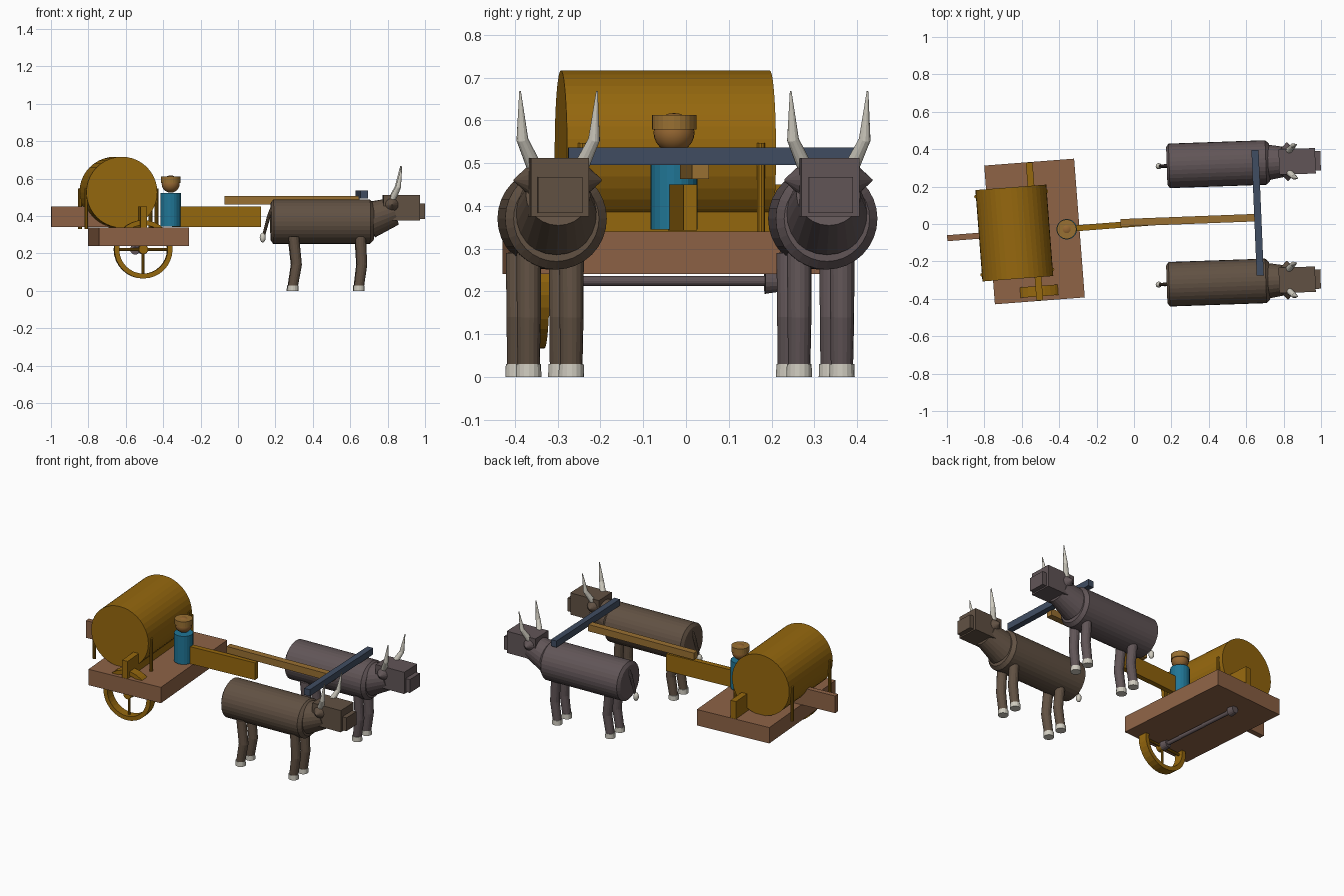
import bpy, bmesh
from math import cos, sin, pi, radians
from mathutils import Matrix, Vector

if "Cube" in bpy.data.objects:
    bpy.data.objects.remove(bpy.data.objects["Cube"])


def material(name, *srgb):
    m = bpy.data.materials.new(name)
    col = [(c / 255 / 12.92 if c < 11 else ((c / 255 + 0.055) / 1.055) ** 2.4) for c in srgb] + [1]
    m.use_nodes = True
    m.diffuse_color = col
    m.node_tree.nodes["Principled BSDF"].inputs["Base Color"].default_value = col
    return m


OCHRE = material("ochre wood", 150, 104, 14)
PLANK = material("brown plank", 142, 99, 70)
POLE = material("tan wood", 153, 112, 50)
CLOTH = material("blue cloth", 32, 118, 150)
SKIN = material("skin", 150, 103, 50)
BROWN = material("brown hide", 97, 81, 67)
GREY = material("grey hide", 97, 85, 87)
HORN = material("horn", 208, 204, 192)
SLATE = material("slate paint", 64, 77, 98)


def frame(x, y, yaw):
    return Matrix.Translation((x, y, 0)) @ Matrix.Rotation(radians(yaw), 4, 'Z')


def add(name, bm, mat, mtx):
    bmesh.ops.recalc_face_normals(bm, faces=bm.faces[:])
    me = bpy.data.meshes.new(name)
    bm.to_mesh(me)
    bm.free()
    me.materials.append(mat)
    ob = bpy.data.objects.new(name, me)
    ob.matrix_world = mtx
    bpy.context.collection.objects.link(ob)
    return ob


def box(name, mat, mtx, x, y, z):
    """Box from (low, high) pairs."""
    bm = bmesh.new()
    bmesh.ops.create_cube(bm, size=1)
    for v in bm.verts:
        v.co = [(a + b) / 2 + c * (b - a) for (a, b), c in zip((x, y, z), v.co)]
    return add(name, bm, mat, mtx)


def tube(name, mat, mtx, pts, radii, sides=16, axis=None, closed=False):
    """Stacked rings along a path; closed makes a hollow ring."""
    bm = bmesh.new()
    pts = [Vector(p) for p in pts]
    rot = Vector(axis or pts[-1] - pts[0]).to_track_quat('Z', 'Y')
    rings = []
    for p, r in zip(pts, radii):
        rings.append([bm.verts.new(p + rot @ Vector((r * cos(2 * pi * i / sides), r * sin(2 * pi * i / sides), 0)))
                      for i in range(sides)])
    pairs = list(zip(rings, rings[1:]))
    if closed:
        pairs.append((rings[-1], rings[0]))
    else:
        bm.faces.new(rings[0])
        bm.faces.new(rings[-1])
    for a, b in pairs:
        for i in range(sides):
            j = (i + 1) % sides
            bm.faces.new((a[i], a[j], b[j], b[i]))
    return add(name, bm, mat, mtx)


def ball(name, mat, mtx, centre, size):
    bm = bmesh.new()
    bmesh.ops.create_uvsphere(bm, u_segments=24, v_segments=12, radius=1)
    for v in bm.verts:
        v.co = Vector(centre) + Vector(a * b for a, b in zip(v.co, size))
    for f in bm.faces:
        f.smooth = True
    return add(name, bm, mat, mtx)


# Cart bed, cross beam and shafts
CART = frame(-0.532, -0.04, 4.4)
box("cart_bed", PLANK, CART, (-0.241, 0.241), (-0.372, 0.372), (0.24, 0.34))
box("cross_beam", OCHRE, CART, (-0.018, 0.018), (-0.37, 0.37), (0.335, 0.45))
box("rear_shaft", PLANK, CART, (-0.468, -0.03), (-0.016, 0.016), (0.342, 0.45))
box("front_shaft", OCHRE, CART, (0.18, 0.656), (-0.016, 0.016), (0.342, 0.45))

# Barrel with its four stakes
tube("barrel", OCHRE, CART, [(-0.108, -0.245, 0.527), (-0.108, 0.245, 0.527)], (0.19, 0.19), 40)
for u in (-0.297, 0.08):
    for v in (-0.21, 0.21):
        tube("stake", OCHRE, CART, [(u, v, 0.33), (u, v, 0.547)], (0.01, 0.01), 10)

# Axle with hubs, and the single wheel
tube("axle", GREY, CART, [(0, -0.33, 0.224), (0, 0.26, 0.224)], (0.012, 0.012))
for v in (-0.29, 0.245):
    tube("hub", GREY, CART, [(0, v - 0.02, 0.222), (0, v + 0.02, 0.222)], (0.028, 0.022))
lo, hi, inner, outer = -0.348, -0.292, 0.13, 0.156
tube("wheel_rim", OCHRE, CART, [(0, y, 0.222) for y in (lo, lo, hi, hi)],
     (inner, outer, outer, inner), 32, axis=(0, 1, 0), closed=True)
for i in range(4):
    d = Vector((cos(i * pi / 2), 0, sin(i * pi / 2)))
    c = Vector((0, -0.32, 0.222))
    tube("spoke", OCHRE, CART, [c, c + d * 0.135], (0.008, 0.008), 8)
tube("wheel_hub", OCHRE, CART, [(0, -0.345, 0.222), (0, -0.295, 0.222)], (0.025, 0.025))

# Driver
DRIVER = frame(-0.36, -0.028, 0)
tube("driver_body", CLOTH, DRIVER, [(0, 0, 0.345), (0, 0, 0.522)], (0.055, 0.055), 20)
ball("driver_head", SKIN, DRIVER, (0, 0, 0.571), (0.048, 0.048, 0.046))
tube("driver_hat", POLE, DRIVER, [(0, 0, 0.578), (0, 0, 0.612)], (0.052, 0.052), 24)

# Draught pole and yoke
box("draught_pole", POLE, frame(0.288, 0.02, 2.2), (-0.36, 0.36), (-0.02, 0.02), (0.463, 0.506))
box("yoke", SLATE, frame(0.661, 0.06, 2.4), (-0.019, 0.019), (-0.336, 0.336), (0.495, 0.536))


def ox(label, y, hide):
    m = frame(0.45, y, 2)
    # Trunk and neck
    tube(label + "_trunk", hide, m, [(x, 0, 0.37) for x in (-0.275, -0.262, 0.255, 0.275)],
         (0.1, 0.119, 0.119, 0.1), 32)
    tube(label + "_neck", hide, m, [(0.25, 0, 0.378), (0.385, 0, 0.425)], (0.098, 0.075), 24)
    # Head and muzzle
    box(label + "_head", hide, m, (0.325, 0.52), (-0.068, 0.068), (0.375, 0.512))
    box(label + "_muzzle", hide, m, (0.51, 0.548), (-0.052, 0.052), (0.383, 0.467))
    # Legs with hooves
    for x, off, knee, foot in ((-0.155, -0.024, 0.016, -0.004), (0.203, -0.012, 0.008, -0.008)):
        for side in (-1, 1):
            ly = off + side * 0.05
            tube(label + "_leg", hide, m, [(x, ly, 0.29), (x + knee, ly, 0.14), (x + foot, ly, 0.02)],
                 (0.029, 0.028, 0.026))
            tube(label + "_hoof", HORN, m, [(x + foot, ly, 0), (x + foot, ly, 0.03)], (0.03, 0.029))
    # Ears and horns
    for side in (-1, 1):
        tube(label + "_ear", hide, m, [(0.37, side * 0.06, 0.46), (0.37, side * 0.103, 0.46)],
             (0.042, 0.002))
        tube(label + "_horn", HORN, m, [(0.365, side * 0.045, 0.47), (0.405, side * 0.084, 0.555),
                                        (0.423, side * 0.09, 0.668)], (0.02, 0.014, 0.002), 12)
    # Tail with tuft
    tube(label + "_tail", hide, m, [(-0.262, 0, 0.46), (-0.285, 0, 0.4), (-0.312, 0, 0.3)],
         (0.01, 0.01, 0.008), 10)
    ball(label + "_tail_tuft", HORN, m, (-0.318, 0, 0.285), (0.016, 0.016, 0.026))


ox("right_ox", -0.313, BROWN)
ox("left_ox", 0.32, GREY)
